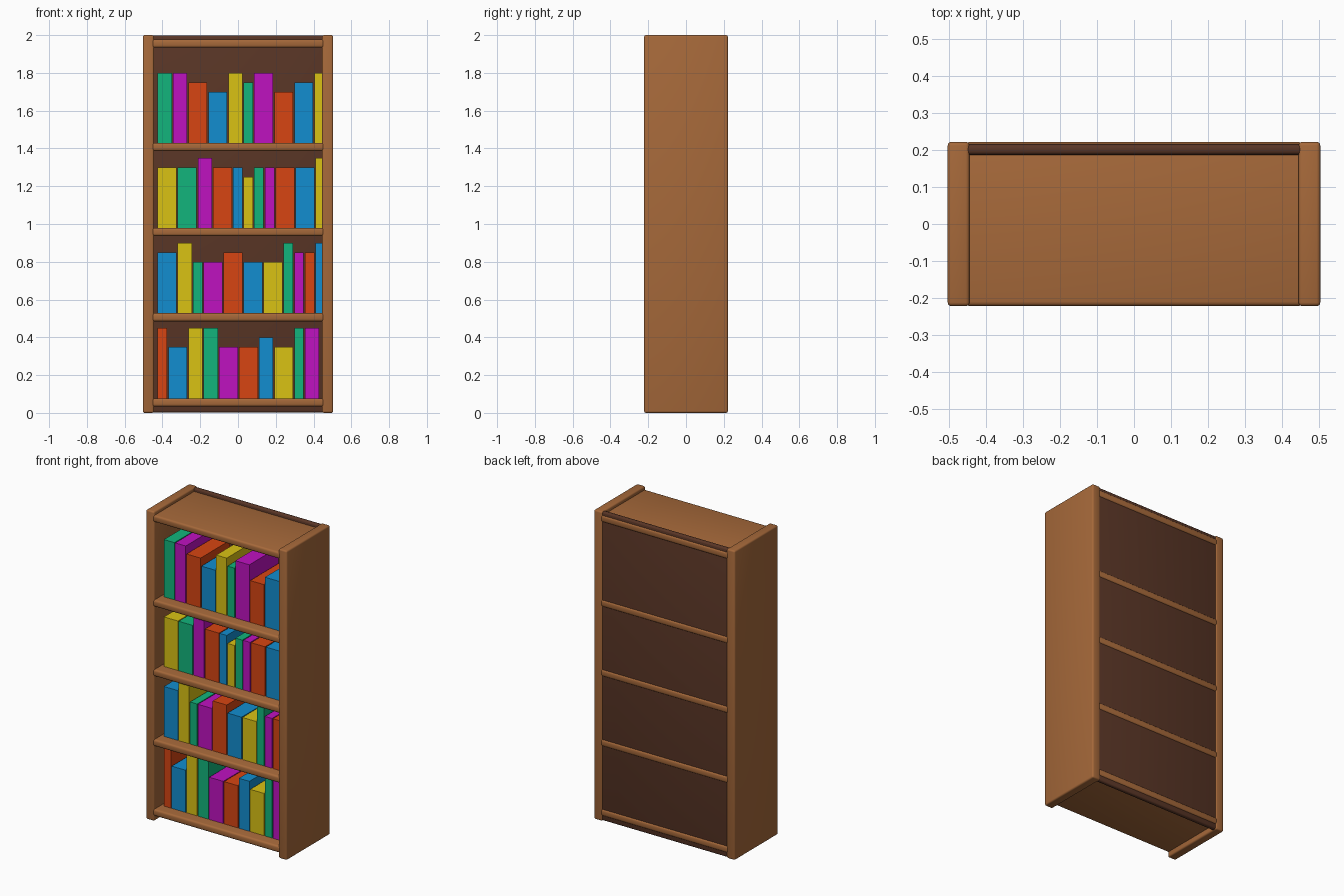
import bpy

cube = bpy.data.objects.get("Cube")
if cube:
    bpy.data.objects.remove(cube, do_unlink=True)


def material(name, rgb):
    m = bpy.data.materials.new(name)
    m.use_nodes = True
    m.diffuse_color = (*rgb, 1)
    bsdf = next(n for n in m.node_tree.nodes if n.type == 'BSDF_PRINCIPLED')
    bsdf.inputs["Base Color"].default_value = (*rgb, 1)
    return m


wood = material("warm wood", (0.38, 0.14, 0.042))
dark = material("dark wood", (0.1, 0.036, 0.019))
covers = {
    "green": material("green cover", (0.006, 0.46, 0.2)),
    "purple": material("purple cover", (0.52, 0.006, 0.53)),
    "red": material("red cover", (0.68, 0.06, 0.006)),
    "blue": material("blue cover", (0.006, 0.27, 0.63)),
    "yellow": material("yellow cover", (0.7, 0.54, 0.007)),
}


def box(name, low, high, mat, bevel=0):
    """Box between two corners, with optional rounded edges."""
    centre = [(a + b) / 2 for a, b in zip(low, high)]
    bpy.ops.mesh.primitive_cube_add(size=1, location=centre)
    ob = bpy.context.object
    ob.name = name
    ob.scale = [b - a for a, b in zip(low, high)]
    bpy.ops.object.transform_apply(location=False, rotation=False, scale=True)
    ob.data.materials.append(mat)
    if bevel:
        mod = ob.modifiers.new("rounded edges", 'BEVEL')
        mod.width = bevel
        mod.segments = 3
        bpy.ops.object.modifier_apply(modifier=mod.name)
        bpy.ops.object.shade_smooth_by_angle()
    return ob


# Case: two sides, back panel
DEPTH = 0.222
box("left_side", (0.445, -DEPTH, 0), (0.504, DEPTH, 2), wood, 0.01)
box("right_side", (-0.504, -DEPTH, 0), (-0.445, DEPTH, 2), wood, 0.01)
box("back_panel", (-0.457, 0.187, 0.002), (0.457, 0.216, 1.998), dark, 0.011)

# Shelves, listed by the height of their upper face
SHELVES = [0.077, 0.528, 0.98, 1.43, 1.977]
for i, top in enumerate(SHELVES):
    box(f"shelf_{i + 1}", (-0.457, -DEPTH, top - 0.043), (0.457, DEPTH, top), wood, 0.012)

# Books per shelf, right to left: colour, thickness and height class
THICKNESS = {"thin": 0.05, "medium": 0.075, "thick": 0.1}
ROWS = [
    (0.35, "red thin 2, blue thick 0, yellow medium 2, green medium 2, purple thick 0, "
           "red thick 0, blue medium 1, yellow thick 0, green thin 2, purple medium 2"),
    (0.8, "blue thick 1, yellow medium 2, green thin 0, purple thick 0, red thick 1, "
          "blue thick 0, yellow thick 0, green thin 2, purple thin 1, red thin 1, blue thin 2"),
    (1.25, "yellow thick 1, green thick 1, purple medium 2, red thick 1, blue thin 1, "
           "yellow thin 0, green thin 1, purple thin 1, red thick 1, blue thick 1, yellow thin 2"),
    (1.7, "green medium 2, purple medium 2, red thick 1, blue thick 0, yellow medium 2, "
          "green thin 1, purple thick 2, red thick 0, blue thick 1, yellow thin 2"),
]
for row, (lowest, books) in enumerate(ROWS):
    x = -0.425
    for n, book in enumerate(books.split(", ")):
        colour, size, step = book.split()
        end = x + THICKNESS[size]
        box(f"book_{row + 1}_{n + 1}_{colour}", (x, -0.15, SHELVES[row] - 0.001),
            (end, 0.15, lowest + 0.05 * int(step)), covers[colour])
        x = end + 0.006
